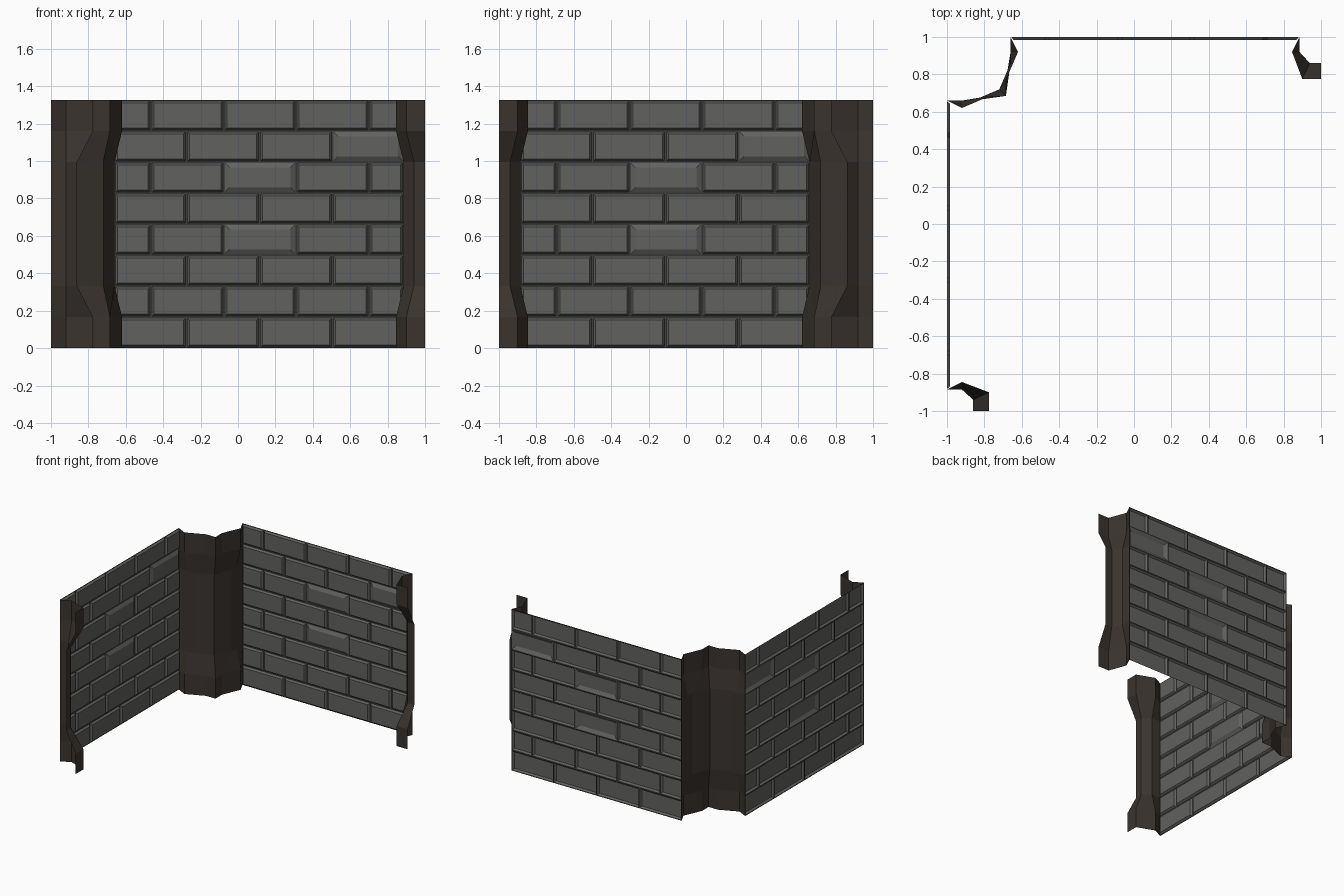
import bpy, bmesh

if "Cube" in bpy.data.objects:
    bpy.data.objects.remove(bpy.data.objects["Cube"])

H = 1.327
ROW = H / 8


def material(name, c):
    m = bpy.data.materials.new(name)
    m.diffuse_color = (*c, 1)
    m.use_nodes = True
    m.node_tree.nodes["Principled BSDF"].inputs["Base Color"].default_value = m.diffuse_color
    return m


BRICK = material("brick_grey", (0.12, 0.12, 0.115))
MORTAR = material("mortar_dark", (0.055, 0.055, 0.053))
STONE = material("pillar_brown", (0.042, 0.034, 0.028))


def finish(bm, name, mats):
    me = bpy.data.meshes.new(name)
    bm.to_mesh(me)
    bm.free()
    for m in mats:
        me.materials.append(m)
    ob = bpy.data.objects.new(name, me)
    bpy.context.collection.objects.link(ob)


# Brick wall: one sheet of raised, bevelled bricks in running bond
def wall(name, place):
    bm = bmesh.new()
    left, right = -0.66, 0.885
    joints = [(-0.275, 0.115, 0.505), (-0.465, -0.075, 0.31, 0.70)]
    chunky = {(3, 2), (5, 2), (6, 3)}      # bricks with a wide bevel

    def ring(x0, x1, z0, z1, d):
        return [bm.verts.new(place(x, 1 - d, z))
                for x, z in ((x0, z0), (x1, z0), (x1, z1), (x0, z1))]

    def band(a, b, mat):
        for i in range(4):
            j = (i + 1) % 4
            bm.faces.new((a[i], a[j], b[j], b[i])).material_index = mat

    for r in range(8):
        xs = [left, *joints[r % 2], right]
        z0, z1 = r * ROW, (r + 1) * ROW
        for k, (x0, x1) in enumerate(zip(xs, xs[1:])):
            g = 0.005
            b = 0.03 if (r, k) in chunky else 0.016
            outer = ring(x0, x1, z0, z1, 0)
            foot = ring(x0 + g, x1 - g, z0 + g, z1 - g, 0.001)
            face = ring(x0 + b, x1 - b, z0 + b, z1 - b, 0.016)
            band(outer, foot, 1)
            band(foot, face, 0)
            bm.faces.new(face)
    finish(bm, name, [BRICK, MORTAR])


wall("back_wall", lambda x, y, z: (x, y, z))
wall("left_wall", lambda x, y, z: (-y, x - 0.225, z))


# Pillars: wide foot and head, narrow shaft, lofted between two plan profiles
def pillar(name, wide, narrow):
    bm = bmesh.new()
    levels = [(0, wide), (ROW, wide), (2 * ROW, narrow),
              (6 * ROW, narrow), (7 * ROW, wide), (H, wide)]
    rows = [[bm.verts.new((x, y, z)) for x, y in prof] for z, prof in levels]
    for a, b in zip(rows, rows[1:]):
        for i in range(len(a) - 1):
            bm.faces.new((a[i], a[i + 1], b[i + 1], b[i]))
    finish(bm, name, [STONE])


def mirrored(prof):
    return [(-y, -x) for x, y in reversed(prof)]


end_wide = [(0.885, 1), (0.845, 0.92), (0.9, 0.775), (1, 0.775)]
end_narrow = [(0.885, 1), (0.885, 0.92), (0.94, 0.86), (1, 0.86)]
pillar("right_end_pillar", end_wide, end_narrow)
pillar("left_end_pillar", mirrored(end_wide), mirrored(end_narrow))

half_wide = [(-1, 0.66), (-0.92, 0.62), (-0.77, 0.685)]
half_narrow = [(-1, 0.66), (-0.92, 0.66), (-0.86, 0.66)]
pillar("corner_pillar",
       half_wide + [(-0.685, 0.685)] + mirrored(half_wide),
       half_narrow + [(-0.72, 0.72)] + mirrored(half_narrow))
